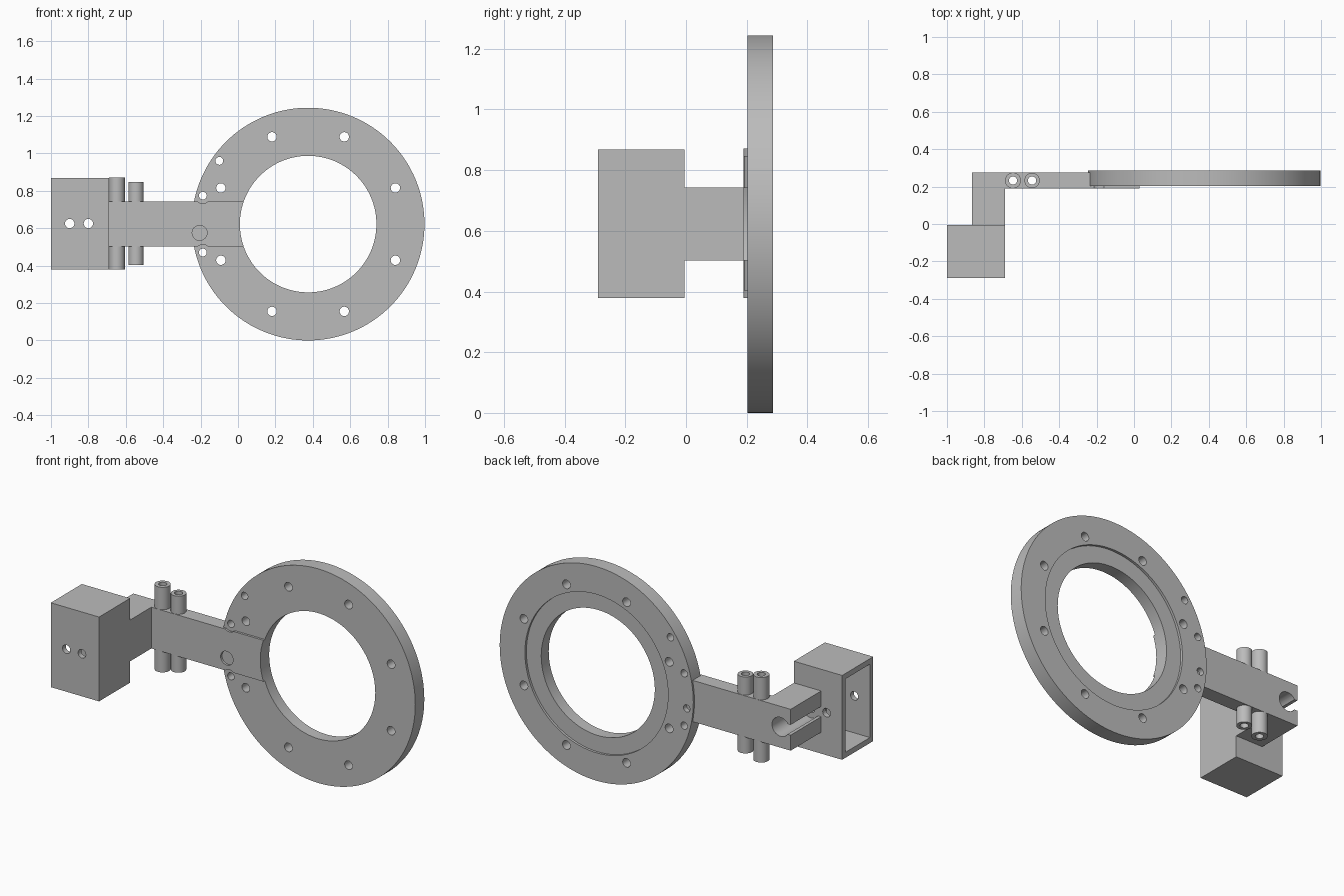
import bpy, bmesh, math
from mathutils import Matrix, Vector

cube = bpy.data.objects.get("Cube")
if cube:
    bpy.data.objects.remove(cube, do_unlink=True)

grey = bpy.data.materials.new("plain grey")
grey.use_nodes = True
GREY = (0.5, 0.5, 0.5, 1)
grey.diffuse_color = GREY
grey.node_tree.nodes["Principled BSDF"].inputs["Base Color"].default_value = GREY

RING_X, MID_Z = 0.375, 0.622
RING_R, HOLE_R = 0.622, 0.365
FRONT, BACK = 0.19, 0.275          # bar faces
RING_FRONT, RING_BACK = 0.203, 0.286


def add_object(name, bm):
    bmesh.ops.recalc_face_normals(bm, faces=bm.faces)
    mesh = bpy.data.meshes.new(name)
    bm.to_mesh(mesh)
    bm.free()
    mesh.materials.append(grey)
    obj = bpy.data.objects.new(name, mesh)
    bpy.context.collection.objects.link(obj)
    return obj


def box(name, low, high):
    bm = bmesh.new()
    low, high = Vector(low), Vector(high)
    size = Matrix.Diagonal((high - low).to_4d())
    bmesh.ops.create_cube(bm, size=1, matrix=Matrix.Translation((low + high) / 2) @ size)
    return add_object(name, bm)


def cylinder(name, start, end, radius, sides=32):
    start, end = Vector(start), Vector(end)
    axis = end - start
    turn = axis.to_track_quat("Z", "Y").to_matrix().to_4x4()
    bm = bmesh.new()
    bmesh.ops.create_cone(bm, cap_ends=True, segments=sides, radius1=radius, radius2=radius,
                          depth=axis.length, matrix=Matrix.Translation((start + end) / 2) @ turn)
    return add_object(name, bm)


def drill(x, z, radius, y0=-0.5, y1=0.5, sides=32):
    """Cutter running front to back."""
    return cylinder("cutter", (x, y0, z), (x, y1, z), radius, sides)


def cut(obj, cutters):
    """Subtract the cutters, then remove them."""
    for cutter in cutters:
        mod = obj.modifiers.new("cut", "BOOLEAN")
        mod.operation, mod.solver, mod.object = "DIFFERENCE", "EXACT", cutter
    bpy.context.view_layer.update()
    graph = bpy.context.evaluated_depsgraph_get()
    mesh = bpy.data.meshes.new_from_object(obj.evaluated_get(graph))
    obj.modifiers.clear()
    obj.data = mesh
    for cutter in cutters:
        bpy.data.objects.remove(cutter, do_unlink=True)


def smooth(obj):
    bpy.ops.object.select_all(action="DESELECT")
    obj.select_set(True)
    bpy.context.view_layer.objects.active = obj
    bpy.ops.object.shade_smooth_by_angle(angle=math.radians(30))


# Ring with central opening, shallow rear recess and bolt holes
ring = drill(RING_X, MID_Z, RING_R, RING_FRONT, RING_BACK, 128)
ring.name = "ring"
holes = [drill(RING_X, MID_Z, HOLE_R, sides=128),
         drill(RING_X, MID_Z, 0.46, RING_BACK - 0.014, 0.5, 128)]
for i in range(8):
    a = math.radians(22.5 + 45 * i)
    holes.append(drill(RING_X + 0.505 * math.cos(a), MID_Z + 0.505 * math.sin(a), 0.025))
for x, z in [(-0.10, 0.96), (-0.188, MID_Z + 0.152), (-0.188, MID_Z - 0.152)]:
    holes.append(drill(x, z, 0.021))
holes.append(drill(-0.205, 0.575, 0.021, 0.257, 0.5))
cut(ring, holes)
smooth(ring)

# L-shaped arm, thinner where it is let into the ring
profile = [(-0.865, -0.005), (-0.69, -0.005), (-0.69, FRONT), (0.06, FRONT),
           (0.06, 0.25), (-0.235, 0.25), (-0.235, BACK), (-0.865, BACK)]
bm = bmesh.new()
face = bm.faces.new([bm.verts.new((x, y, MID_Z - 0.12)) for x, y in profile])
top = bmesh.ops.extrude_face_region(bm, geom=[face])["geom"]
bmesh.ops.translate(bm, verts=[v for v in top if isinstance(v, bmesh.types.BMVert)], vec=(0, 0, 0.24))
arm = add_object("arm", bm)

rods = [("inner_rod", -0.545, 0.041, 0.222), ("outer_rod", -0.647, 0.0425, 0.247)]
ROD_Y = 0.2325


def rod_bore(x):
    return cylinder("cutter", (x, ROD_Y, 0), (x, ROD_Y, 1.3), 0.022)


cutters = [drill(RING_X, MID_Z, HOLE_R, sides=128),
           drill(-0.205, 0.575, 0.04, 0, 0.215),
           drill(-0.205, 0.575, 0.021, 0, 0.24),
           drill(-0.80, MID_Z + 0.001, 0.055),
           box("cutter", (-1, -0.5, MID_Z - 0.03), (-0.80, 0.5, MID_Z + 0.03))]
cutters += [drill(-0.188, MID_Z + s * 0.152, 0.042, 0, 0.5) for s in (-1, 1)]
cutters += [rod_bore(x) for _, x, _, _ in rods]
cut(arm, cutters)
smooth(arm)

# Hollow rods through the arm
for name, x, radius, half in rods:
    rod = cylinder(name, (x, ROD_Y, MID_Z + 0.003 - half), (x, ROD_Y, MID_Z + 0.003 + half), radius)
    cut(rod, [rod_bore(x)])
    smooth(rod)

# Hollow housing, open at its outer end
housing = box("housing", (-1, -0.29, 0.378), (-0.69, -0.005, 0.868))
cut(housing, [box("cutter", (-1.1, -0.26, 0.41), (-0.72, -0.035, 0.836)),
              drill(-0.9, MID_Z + 0.003, 0.025), drill(-0.8, MID_Z + 0.003, 0.025)])
smooth(housing)
